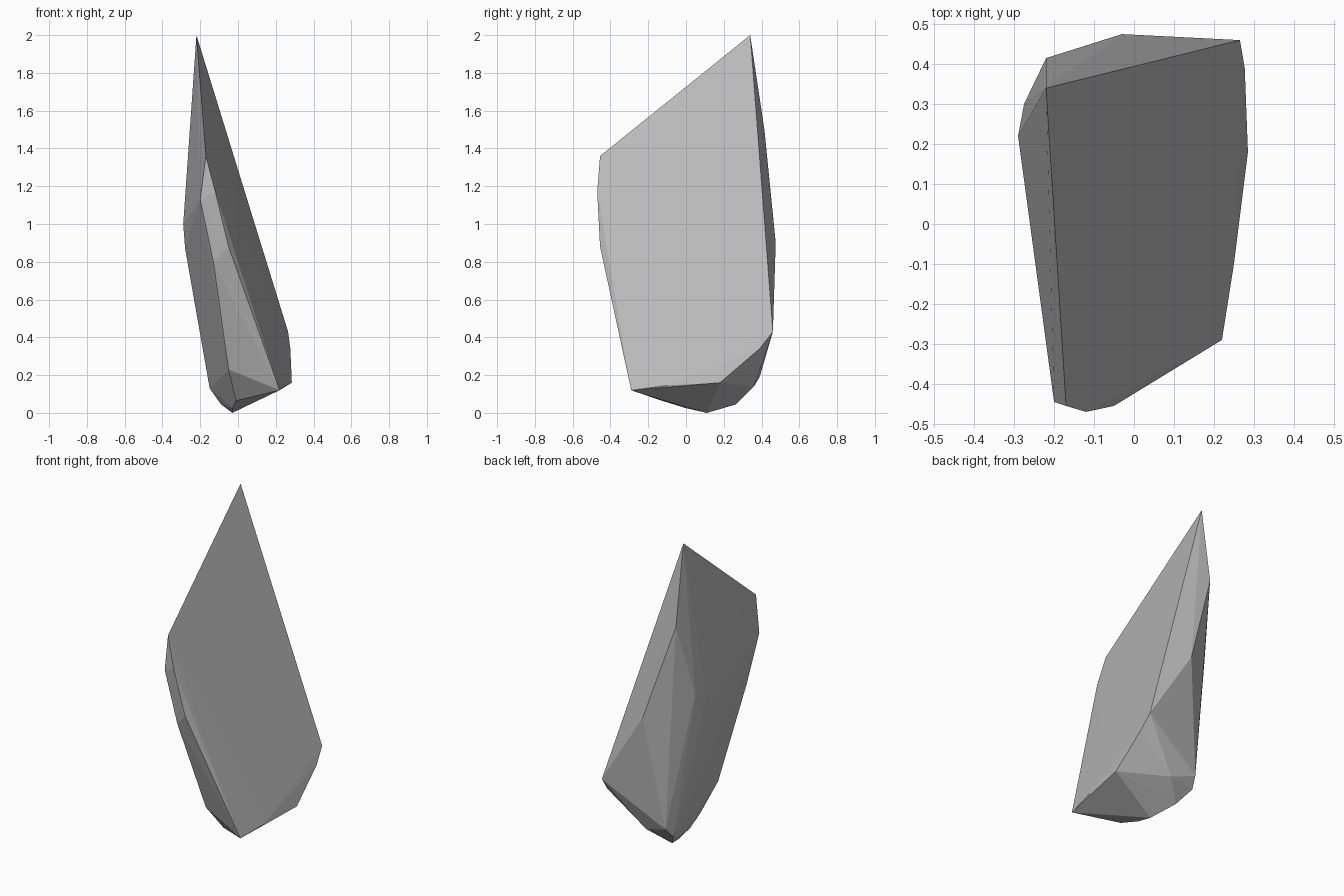
import bpy
import bmesh

# Stone colour
stone = bpy.data.materials.new("grey stone")
stone.diffuse_color = (0.5, 0.5, 0.5, 1.0)

# Corners of the rock shard, grouped by the side they shape
broad_face = [(-0.22, 0.34, 2.0), (-0.17, -0.455, 1.36), (-0.12, -0.47, 1.17),
              (-0.05, -0.455, 0.88), (0.22, -0.29, 0.12), (0.25, -0.10, 0.145),
              (0.285, 0.18, 0.16), (0.277, 0.39, 0.34), (0.265, 0.46, 0.43)]
front_edge = [(-0.20, -0.445, 1.13), (-0.13, -0.42, 0.80), (-0.05, -0.25, 0.23)]
back_ridge = [(-0.22, 0.415, 1.50), (-0.03, 0.475, 0.90),
              (-0.275, 0.30, 1.05), (-0.29, 0.22, 1.0), (-0.28, 0.24, 0.87)]
foot = [(-0.13, 0.39, 0.19), (-0.15, 0.34, 0.13), (0.025, 0.36, 0.14),
        (-0.09, 0.265, 0.045), (-0.03, 0.11, 0.0), (-0.03, 0.0, 0.025),
        (-0.01, -0.13, 0.065)]

# Wrap the corners in a faceted convex skin
bm = bmesh.new()
for co in broad_face + front_edge + back_ridge + foot:
    bm.verts.new(co)
bmesh.ops.convex_hull(bm, input=bm.verts[:])
bmesh.ops.delete(bm, geom=[v for v in bm.verts if not v.link_faces], context='VERTS')
bmesh.ops.recalc_face_normals(bm, faces=bm.faces[:])

mesh = bpy.data.meshes.new("rock_shard")
bm.to_mesh(mesh)
bm.free()
mesh.materials.append(stone)
rock = bpy.data.objects.new("rock_shard", mesh)
bpy.context.collection.objects.link(rock)
